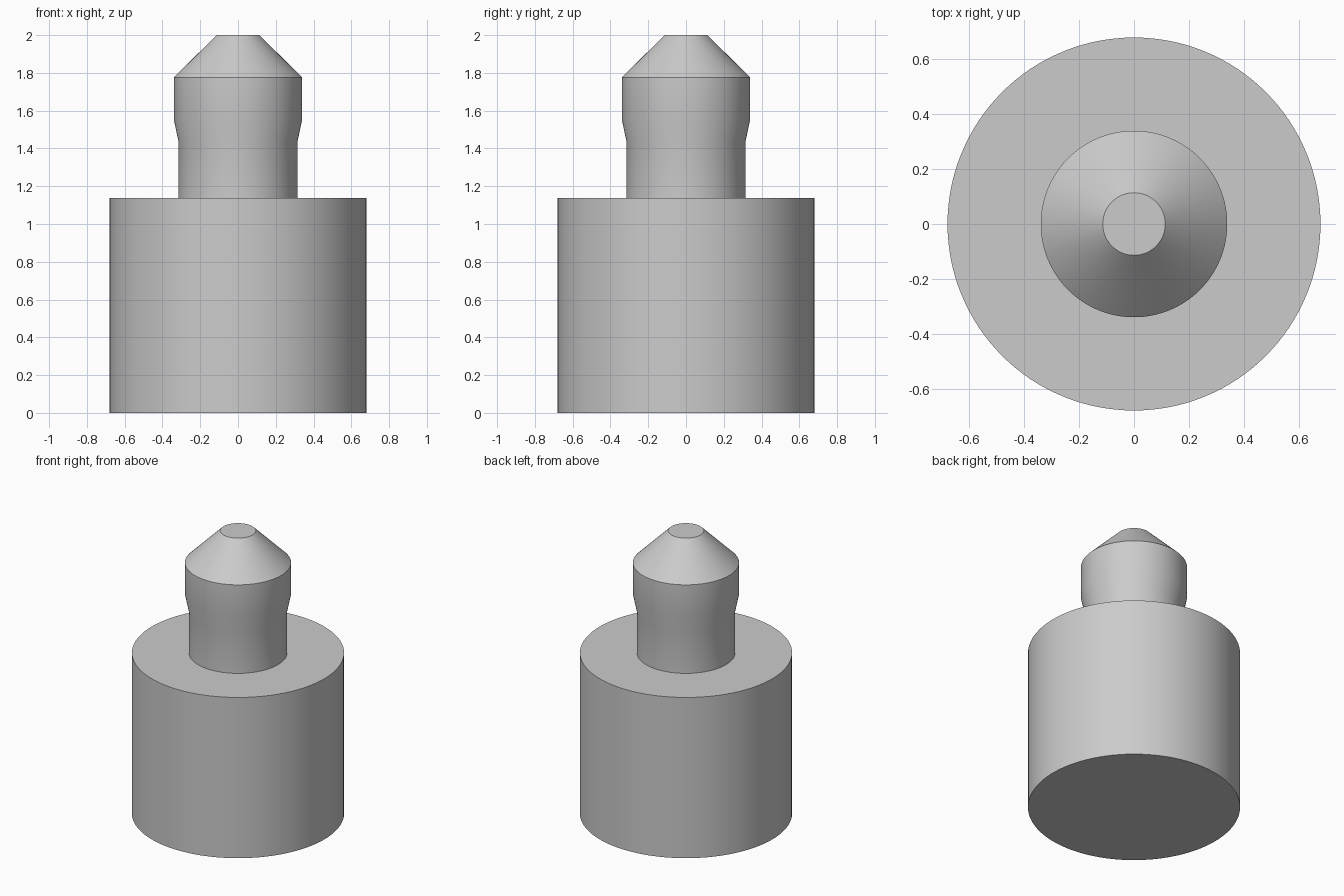
import bpy
import bmesh
import math

SEGMENTS = 128

cube = bpy.data.objects.get("Cube")
if cube:
    bpy.data.objects.remove(cube, do_unlink=True)

# Plain grey finish
grey = bpy.data.materials.new("plain_grey")
grey.use_nodes = True
colour = (0.6, 0.6, 0.6, 1)
grey.diffuse_color = colour
grey.node_tree.nodes["Principled BSDF"].inputs["Base Color"].default_value = colour


def turned_part(name, profile):
    """Revolve a (radius, height) profile into a closed solid."""
    bm = bmesh.new()
    rings = []
    for radius, z in profile:
        angles = [math.tau * i / SEGMENTS for i in range(SEGMENTS)]
        rings.append([bm.verts.new((radius * math.cos(a), radius * math.sin(a), z))
                      for a in angles])
    for low, high in zip(rings, rings[1:]):
        for i in range(SEGMENTS):
            j = (i + 1) % SEGMENTS
            bm.faces.new((low[i], low[j], high[j], high[i]))
    bm.faces.new(rings[0][::-1])
    bm.faces.new(rings[-1])
    mesh = bpy.data.meshes.new(name)
    bm.to_mesh(mesh)
    bm.free()
    mesh.materials.append(grey)
    obj = bpy.data.objects.new(name, mesh)
    bpy.context.collection.objects.link(obj)
    bpy.ops.object.select_all(action="DESELECT")
    obj.select_set(True)
    bpy.context.view_layer.objects.active = obj
    bpy.ops.object.shade_smooth_by_angle(angle=math.radians(30))
    return obj


# Wide base with a flat shoulder, necked pin and chamfered tip
turned_part("locating_pin", [
    (0.68, 0), (0.68, 1.137),        # base
    (0.315, 1.137), (0.315, 1.435),  # neck
    (0.34, 1.555), (0.34, 1.775),    # head
    (0.114, 2.0),                    # tip
])
